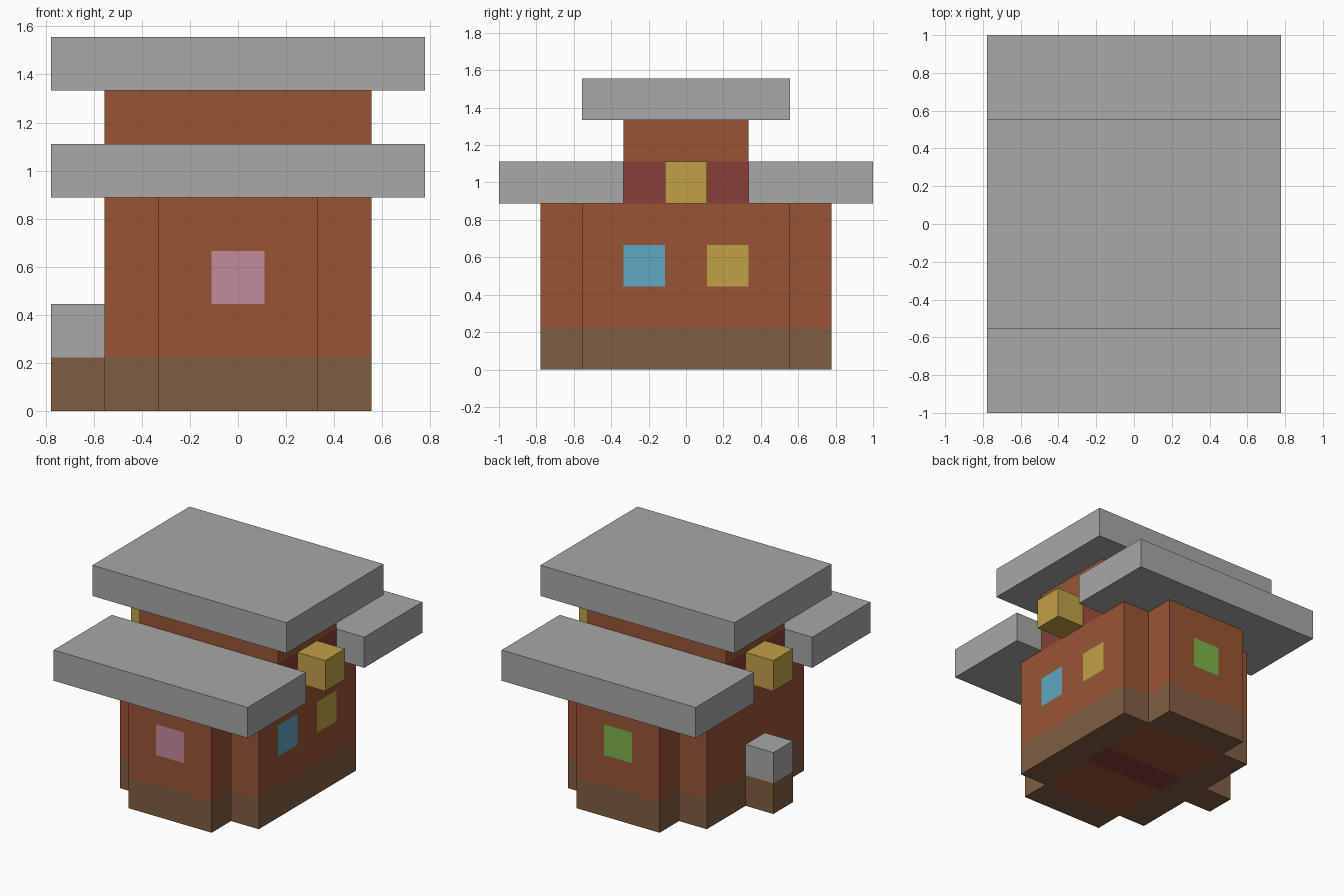
import bpy, bmesh
from mathutils import Vector

U = 2 / 9  # one building block

if "Cube" in bpy.data.objects:
    bpy.data.objects.remove(bpy.data.objects["Cube"], do_unlink=True)


def material(name, hex_code):
    """Flat material from an sRGB hex colour, stored as linear."""
    rgb = [int(hex_code[i:i + 2], 16) / 255 for i in (0, 2, 4)]
    colour = [c / 12.92 if c < 0.04 else ((c + 0.055) / 1.055) ** 2.4 for c in rgb] + [1]
    mat = bpy.data.materials.new(name)
    mat.use_nodes = True
    mat.diffuse_color = colour
    bsdf = mat.node_tree.nodes["Principled BSDF"]
    bsdf.inputs["Base Color"].default_value = colour
    bsdf.inputs["Roughness"].default_value = 0.9
    return mat


stone = material("grey stone", "a8a8a8")
brick = material("orange brown brick", "985535")
wood = material("brown wood", "805e42")
dark_red = material("dark red", "863f36")
yellow = material("yellow", "c1a048")
blue = material("blue", "5fa8c4")
pink = material("pink", "c28b9c")
green = material("green", "7eb24b")


def finish(bm, name, mats):
    bmesh.ops.recalc_face_normals(bm, faces=bm.faces)
    mesh = bpy.data.meshes.new(name)
    bm.to_mesh(mesh)
    bm.free()
    for m in mats:
        mesh.materials.append(m)
    obj = bpy.data.objects.new(name, mesh)
    bpy.context.collection.objects.link(obj)
    return obj


def prism(outline, z0, z1):
    """Extrude a flat outline, given in blocks, between two heights."""
    bm = bmesh.new()
    base = bm.faces.new([bm.verts.new((x * U, y * U, z0 * U)) for x, y in outline])
    top = bmesh.ops.extrude_face_region(bm, geom=[base], use_keep_orig=True)["geom"]
    verts = [v for v in top if isinstance(v, bmesh.types.BMVert)]
    bmesh.ops.translate(bm, verts=verts, vec=(0, 0, (z1 - z0) * U))
    return bm


def rect(x0, x1, y0, y1):
    return [(x0, y0), (x1, y0), (x1, y1), (x0, y1)]


def cut(bm, axis, positions):
    """Slice the mesh along one axis at block positions."""
    for p in positions:
        normal = Vector((0, 0, 0))
        normal[axis] = 1
        bmesh.ops.bisect_plane(bm, geom=bm.verts[:] + bm.edges[:] + bm.faces[:],
                               plane_co=normal * p * U, plane_no=normal)


def paint(bm, rule):
    """Pick each face's material from its centre in blocks, then merge."""
    bm.normal_update()
    for f in bm.faces:
        f.material_index = rule(*(f.calc_center_median() / U))
    bmesh.ops.dissolve_limit(bm, angle_limit=0.01, verts=bm.verts[:],
                             edges=bm.edges[:], delimit={'MATERIAL'})


def box(name, x0, x1, y0, y1, z0, z1, mat):
    return finish(prism(rect(x0, x1, y0, y1), z0, z1), name, [mat])


# Lower walls: cross-shaped plan with wooden footing, windows and floor
def wall_rule(x, y, z):
    if z < 0.01:  # underside: rug, floor, wall footing
        if abs(x) < 1.5 and abs(y) < 0.5:
            return 2
        return 0 if abs(x) < 1.5 and abs(y) < 2.5 else 1
    if z < 1:
        return 1
    if 2 < z < 3:
        if abs(x) < 0.5 and abs(y) > 3.4:
            return 5 if y < 0 else 6
        if x > 2.4 and 0.5 < abs(y) < 1.5:
            return 3 if y > 0 else 4
    return 0


quarter = [(2.5, 2.5), (1.5, 2.5), (1.5, 3.5)]
half = quarter + [(-x, y) for x, y in reversed(quarter)]
plan = half + [(-x, -y) for x, y in half]
walls = prism(plan, 0, 4)
cut(walls, 0, (-1.5, -0.5, 0.5, 1.5))
cut(walls, 1, (-2.5, -1.5, -0.5, 0.5, 1.5, 2.5))
cut(walls, 2, (1, 2, 3))
paint(walls, wall_rule)
finish(walls, "lower_walls", [brick, wood, dark_red, yellow, blue, pink, green])

# Upper walls with a dark red band at the base
upper = prism(rect(-2.5, 2.5, -1.5, 1.5), 4, 6)
cut(upper, 2, (5,))
paint(upper, lambda x, y, z: 1 if z < 5 else 0)
finish(upper, "upper_walls", [brick, dark_red])

# Roof slabs
box("top_roof", -3.5, 3.5, -2.5, 2.5, 6, 7, stone)
box("front_roof", -3.5, 3.5, -4.5, -1.5, 4, 5, stone)
box("back_roof", -3.5, 3.5, 1.5, 4.5, 4, 5, stone)

# Lanterns on both sides
box("left_lantern", 2.5, 3.5, -0.5, 0.5, 4, 5, yellow)
box("right_lantern", -3.5, -2.5, -0.5, 0.5, 4, 5, yellow)

# Small post with a stone cap beside the wall
box("side_post", -3.5, -2.5, -0.5, 0.5, 0, 1, wood)
box("side_post_cap", -3.5, -2.5, -0.5, 0.5, 1, 2, stone)
